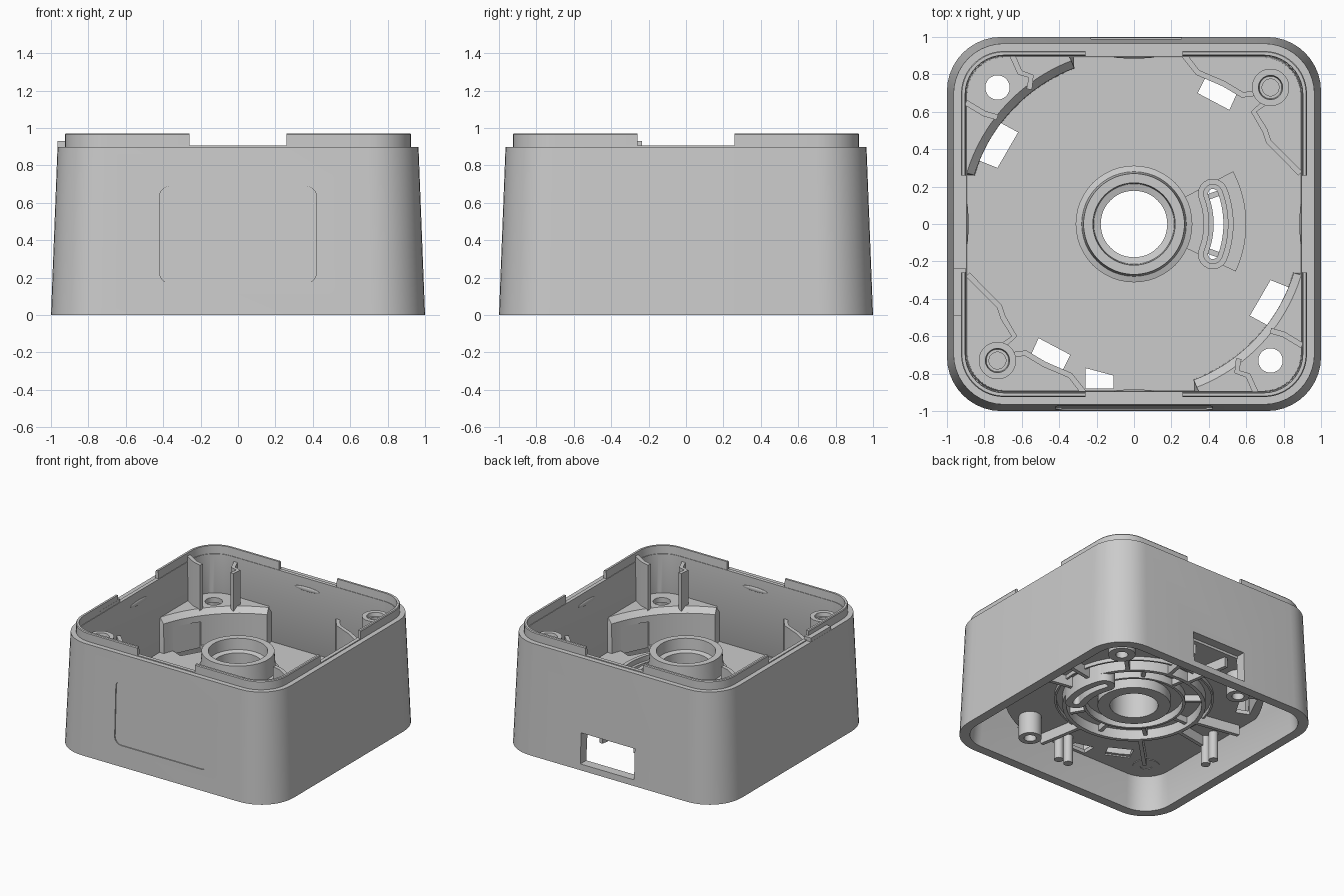
import bpy, bmesh, math
from math import sin, cos, radians, pi
from mathutils import Vector

cube = bpy.data.objects.get("Cube")
if cube:
    bpy.data.objects.remove(cube, do_unlink=True)

grey = bpy.data.materials.new("matte_grey")
grey.use_nodes = True
grey.diffuse_color = (0.6, 0.6, 0.6, 1)
grey.node_tree.nodes["Principled BSDF"].inputs["Base Color"].default_value = (0.6, 0.6, 0.6, 1)


# ---- helpers: outlines, lofts and cuts ----
def rounded(h, r, k=None, n=10):
    k = k or h
    out = []
    for q, (sx, sy) in enumerate(((1, 1), (-1, 1), (-1, -1), (1, -1))):
        for i in range(n + 1):
            a = (q + i / n) * pi / 2
            out.append((sx * (h - r) + r * cos(a), sy * (k - r) + r * sin(a)))
    return out


def circle(r, c=(0, 0), n=48):
    return [(c[0] + r * cos(2 * pi * i / n), c[1] + r * sin(2 * pi * i / n)) for i in range(n)]


def arc(r, a0, a1, n=20):
    return [(r * cos(radians(a0 + (a1 - a0) * i / n)), r * sin(radians(a0 + (a1 - a0) * i / n)))
            for i in range(n + 1)]


def racetrack(r, w, a):
    # curved slot outline with round ends
    out = arc(r + w, -a, a)
    for end in (a, -a):
        c = Vector(arc(r, end, end, 1)[0])
        start = end if end > 0 else end + 180
        out += [tuple(c + Vector(p)) for p in arc(w, start, start + 180, 10)[1:-1]]
        if end > 0:
            out += arc(r - w, a, -a)
    return out


def loft(name, rings, closed=False):
    bm = bmesh.new()
    rows = [[bm.verts.new(p) for p in ring] for ring in rings]
    n = len(rows[0])
    pairs = list(zip(rows, rows[1:]))
    if closed:
        pairs.append((rows[-1], rows[0]))
    else:
        bm.faces.new(rows[0])
        bm.faces.new(rows[-1])
    for a, b in pairs:
        for i in range(n):
            j = (i + 1) % n
            bm.faces.new((a[i], a[j], b[j], b[i]))
    bmesh.ops.recalc_face_normals(bm, faces=bm.faces)
    me = bpy.data.meshes.new(name)
    bm.to_mesh(me)
    bm.free()
    me.materials.append(grey)
    ob = bpy.data.objects.new(name, me)
    bpy.context.collection.objects.link(ob)
    return ob


def at(pts, z):
    return [(x, y, z) for x, y in pts]


def prism(name, pts, z0, z1):
    return loft(name, [at(pts, z0), at(pts, z1)])


def box(name, x0, x1, y0, y1, z0, z1):
    return prism(name, [(x0, y0), (x1, y0), (x1, y1), (x0, y1)], z0, z1)


def lathe(name, profile, c=(0, 0)):
    return loft(name, [at(circle(r, c), z) for r, z in profile], True)


def tube(name, r0, r1, z0, z1, c=(0, 0)):
    return lathe(name, [(r1, z0), (r1, z1), (r0, z1), (r0, z0)], c)


def wall(name, path, z0, z1, t=0.015):
    # thin upright rib following a path
    p = [Vector(v) for v in path]
    left, right = [], []
    for i, v in enumerate(p):
        d = (p[min(i + 1, len(p) - 1)] - p[max(i - 1, 0)]).normalized()
        nrm = Vector((-d.y, d.x)) * t
        left.append(tuple(v + nrm))
        right.append(tuple(v - nrm))
    return prism(name, left + right[::-1], z0, z1)


def cut(targets, cutters):
    for ob in targets:
        bpy.context.view_layer.objects.active = ob
        for c in cutters:
            m = ob.modifiers.new("cut", 'BOOLEAN')
            m.operation, m.solver, m.object = 'DIFFERENCE', 'EXACT', c
            bpy.ops.object.modifier_apply(modifier=m.name)
    for c in cutters:
        bpy.data.objects.remove(c, do_unlink=True)


def turn(pts, s):
    return [(s * x, s * y) for x, y in pts]


FLOOR, UNDER = 0.31, 0.28

# ---- tapered outer shell with shoulder ----
shell = loft("outer_shell", [at(rounded(h, r), z) for h, r, z in (
    (1, 0.29, 0), (0.965, 0.27, 0.9), (0.925, 0.23, 0.9), (0.925, 0.23, 0.907),
    (0.895, 0.2, 0.907), (0.89, 0.2, FLOOR), (0.905, 0.21, UNDER), (0.925, 0.22, 0))], True)
panel = rounded(0.42, 0.06, 0.26)
recess = loft("recess_cutter", [[(x, y if y < -1 else y + 0.039 * (z + 0.43), z + 0.43)
                                 for x, z in panel] for y in (-1.1, -0.992)])
window = box("window_cutter", -0.23, 0.255, 0.8, 1.1, 0.05, 0.3)
cut([shell], [recess, window])

# ---- raised lip, open in the middle of each side ----
lip = loft("rim_lip", [at(rounded(h, r), z) for h, r, z in (
    (0.925, 0.23, 0.89), (0.925, 0.23, 0.965), (0.92, 0.225, 0.972),
    (0.903, 0.21, 0.972), (0.898, 0.2, 0.89))], True)
cut([lip], [box("gap_x", -1.2, 1.2, -0.26, 0.26, 0.8, 1.2),
            box("gap_y", -0.26, 0.26, -1.2, 1.2, 0.8, 1.2)])
box("rim_key", -0.964, -0.9, -0.49, -0.235, 0.89, 0.932)

# ---- floor plate, slot housing and raised corner platforms ----
floor = prism("floor_plate", rounded(0.915, 0.22), UNDER, FLOOR)
sector = prism("slot_base", arc(0.6, -25, 28) + arc(0.3, 28, -25), 0.29, 0.36)
track = prism("slot_wall", racetrack(0.452, 0.08, 21), 0.14, 0.43)
cut([floor, sector, track], [prism("slot_cutter", racetrack(0.452, 0.026, 21), 0, 0.7)])
cut([track], [prism("pocket_cutter", racetrack(0.452, 0.05, 21), 0.39, 0.6)])


def corner(r, edge):
    # platform outline: curved inner face, short square ends, corner in the shell
    return ([(-0.92, edge)] + arc(r, 163, 111) + [(-edge - 0.06, 0.92)]
            + [(-0.7, 0.92), (-0.84, 0.84), (-0.92, 0.7)])


for s, side in ((1, "back_right"), (-1, "front_left")):
    plat = loft(side + "_platform", [at(turn(corner(r, e), s), z) for r, e, z in (
        (0.89, 0.26, 0.285), (0.893, 0.265, 0.55), (0.935, 0.3, 0.59))])
    hollow = prism("hollow_cutter", turn(corner(0.96, 0.36), s), 0.2, 0.55)
    cut([plat, floor], [hollow])
    cut([plat], [prism("hole_cutter", circle(0.065, (-0.73 * s, 0.73 * s)), 0.4, 0.7)])
    # guide ribs standing on the platform
    for path, top in (([(-0.65, 0.9), (-0.61, 0.81), (-0.55, 0.79), (-0.56, 0.72)], 0.87),
                      ([(-0.9, 0.65), (-0.8, 0.59), (-0.73, 0.57)], 0.95)):
        wall(side + "_guide_rib", turn(path, s), 0.56, top)

holes = [prism("hub_cutter", circle(0.2), 0.1, 0.5),
         prism("vent_cutter", [(-0.26, -0.77), (-0.11, -0.81), (-0.11, -0.88), (-0.26, -0.88)], 0.1, 0.5)]
for s in (1, -1):
    for pts in ([(0.39, 0.8), (0.56, 0.72), (0.51, 0.61), (0.34, 0.7)],
                [(-0.73, 0.55), (-0.62, 0.49), (-0.73, 0.3), (-0.83, 0.34)]):
        holes.append(prism("vent_cutter", turn(pts, s), 0.1, 0.5))
cut([floor] + [o for o in bpy.context.collection.objects if o.name.endswith("_platform")], holes)

# ---- central hub ----
lathe("central_hub", [(0.27, 0.2), (0.27, 0.29), (0.312, 0.29), (0.312, 0.5), (0.28, 0.51),
                      (0.27, 0.66), (0.22, 0.66), (0.215, 0.57), (0.178, 0.56), (0.178, 0.2)])

# ---- screw posts with wavy partition walls ----
for s, side, low in ((1, "back_left", 0.04), (-1, "front_right", 0.275)):
    c = (0.73 * s, 0.73 * s)
    lathe(side + "_screw_post", [(0.1, low), (0.1, 0.86), (0.065, 0.86), (0.06, 0.83),
                                 (0.045, 0.83), (0.045, low)], c)
    for path in ([(0.27, 0.9), (0.34, 0.81), (0.48, 0.75), (0.58, 0.69), (0.65, 0.7)],
                 [(0.7, 0.65), (0.64, 0.6), (0.7, 0.5), (0.72, 0.44), (0.89, 0.27)]):
        wall(side + "_partition", turn(path, s), 0.29, 0.65)
    # lower posts under the floor
    c = (0.39 * s, -0.73 * s)
    tube(side + "_lower_post", 0.045, 0.085, 0.1, 0.29, c)

# ---- underside rings, ribs and clips ----
tube("inner_ring", 0.36, 0.38, 0.22, 0.29)
tube("outer_ring", 0.5, 0.53, 0.2, 0.29)
tube("fine_ring", 0.575, 0.59, 0.25, 0.29)
for a in (10, 80, 100, 170, 190, 225, 280, 350, 45):
    d = Vector((cos(radians(a)), sin(radians(a))))
    wall("radial_rib", [d * 0.52, d * 0.89], 0.2, 0.29)
for a in range(20, 380, 40):
    d = Vector((cos(radians(a)), sin(radians(a))))
    wall("short_rib", [d * 0.37, d * 0.51], 0.23, 0.29)
for x, y in ((-0.8, -0.04), (-0.8, -0.13), (-0.01, -0.77), (0.08, -0.77)):
    prism("clip_peg", circle(0.035, (x, y), 16), 0.05, 0.29)

# ---- shallow snap bumps on the inner walls ----
for i in range(4):
    bpy.ops.mesh.primitive_uv_sphere_add(segments=24, ring_count=12, radius=1)
    bump = bpy.context.object
    bump.name = "snap_bump"
    bump.scale = (0.11, 0.008, 0.018)
    bump.rotation_euler.z = i * pi / 2
    bump.location = (0.893 * sin(i * pi / 2), 0.893 * cos(i * pi / 2), 0.82)
    bump.data.materials.append(grey)

# ---- smooth curves, crisp edges ----
bpy.ops.object.select_all(action='DESELECT')
for ob in bpy.context.collection.objects:
    if ob.type == 'MESH' and grey.name in ob.data.materials:
        ob.select_set(True)
        bpy.context.view_layer.objects.active = ob
bpy.ops.object.shade_smooth_by_angle(angle=radians(30))
